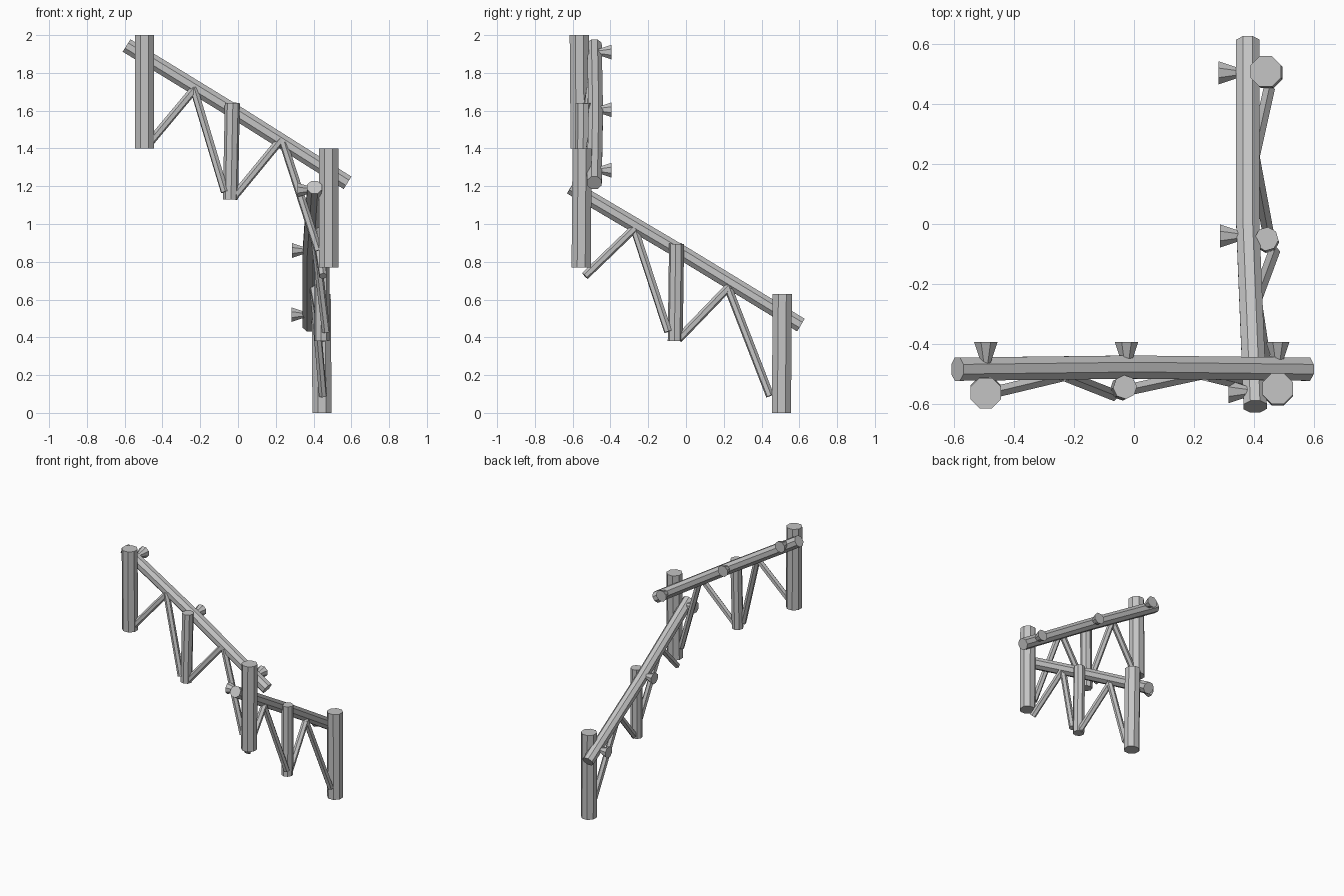
import bpy, bmesh, math
from mathutils import Vector

cube = bpy.data.objects.get("Cube")
if cube:
    bpy.data.objects.remove(cube, do_unlink=True)

# Single weathered grey material
GREY = (0.55, 0.55, 0.55, 1.0)
wood = bpy.data.materials.new("weathered_grey")
wood.use_nodes = True
wood.diffuse_color = GREY
bsdf = next(n for n in wood.node_tree.nodes if n.type == 'BSDF_PRINCIPLED')
bsdf.inputs["Base Color"].default_value = GREY
bsdf.inputs["Roughness"].default_value = 0.9


def pole(name, points, radii, sides=8):
    """Flat-sided, capped pole swept through the points."""
    pts = [Vector(p) for p in points]
    turn = (pts[-1] - pts[0]).to_track_quat('Z', 'Y')
    bm = bmesh.new()
    rings = []
    for p, r in zip(pts, radii):
        ring = []
        for i in range(sides):
            a = math.tau * (i + 0.5) / sides
            ring.append(bm.verts.new(p + turn @ Vector((r * math.cos(a), r * math.sin(a), 0))))
        rings.append(ring)
    for low, high in zip(rings, rings[1:]):
        for i in range(sides):
            j = (i + 1) % sides
            bm.faces.new((low[i], low[j], high[j], high[i]))
    bm.faces.new(rings[0][::-1])
    bm.faces.new(rings[-1])
    mesh = bpy.data.meshes.new(name)
    bm.to_mesh(mesh)
    bm.free()
    mesh.materials.append(wood)
    obj = bpy.data.objects.new(name, mesh)
    bpy.context.collection.objects.link(obj)
    return obj


# Main posts
POST = (0.055, 0.055)
pole("upper_post", [(-0.495, -0.56, 1.4), (-0.495, -0.565, 2.0)], POST)
pole("corner_post", [(0.48, -0.555, 0.77), (0.48, -0.55, 1.4)], POST)
pole("lower_post", [(0.445, 0.505, 0), (0.44, 0.51, 0.63)], POST)

# Thin middle posts
THIN = (0.04, 0.04)
pole("upper_middle_post", [(-0.04, -0.55, 1.13), (-0.03, -0.545, 1.64)], THIN)
pole("lower_middle_post", [(0.445, -0.057, 0.38), (0.443, -0.05, 0.895)], THIN)

# Sloping handrails, slightly bowed at the middle
RAIL = (0.042, 0.042, 0.042)
pole("upper_rail", [(-0.59, -0.485, 1.945), (-0.01, -0.478, 1.59), (0.58, -0.485, 1.218)], RAIL)
pole("lower_rail", [(0.405, -0.61, 1.195), (0.38, 0, 0.835), (0.38, 0.608, 0.465)], RAIL)

# Zigzag braces, from foot to rail
upper_braces = [
    ((-0.46, -0.56, 1.44), (-0.23, -0.505, 1.715)),
    ((-0.07, -0.57, 1.17), (-0.235, -0.505, 1.72)),
    ((-0.025, -0.555, 1.14), (0.23, -0.5, 1.45)),
    ((0.425, -0.55, 0.86), (0.24, -0.505, 1.43)),
]
lower_braces = [
    ((0.45, -0.535, 0.725), (0.41, -0.27, 0.98)),
    ((0.467, -0.095, 0.43), (0.4, -0.275, 0.98)),
    ((0.45, -0.04, 0.39), (0.4, 0.23, 0.67)),
    ((0.45, 0.445, 0.09), (0.4, 0.22, 0.67)),
]
for side, braces in (("upper", upper_braces), ("lower", lower_braces)):
    for n, ends in enumerate(braces, 1):
        pole(f"{side}_brace_{n}", ends, (0.022, 0.022), 6)

# Flared pegs through the inner side of the rails
PEG = (0.015, 0.042)
for n, (x, z) in enumerate(((-0.495, 1.91), (-0.025, 1.605), (0.48, 1.285)), 1):
    pole(f"upper_peg_{n}", [(x, -0.47, z), (x, -0.395, z)], PEG)
for n, (x, y, z) in enumerate(((0.315, -0.56, 1.18), (0.287, -0.04, 0.86), (0.282, 0.505, 0.52)), 1):
    pole(f"lower_peg_{n}", [(x + 0.075, y, z), (x, y, z)], PEG)
